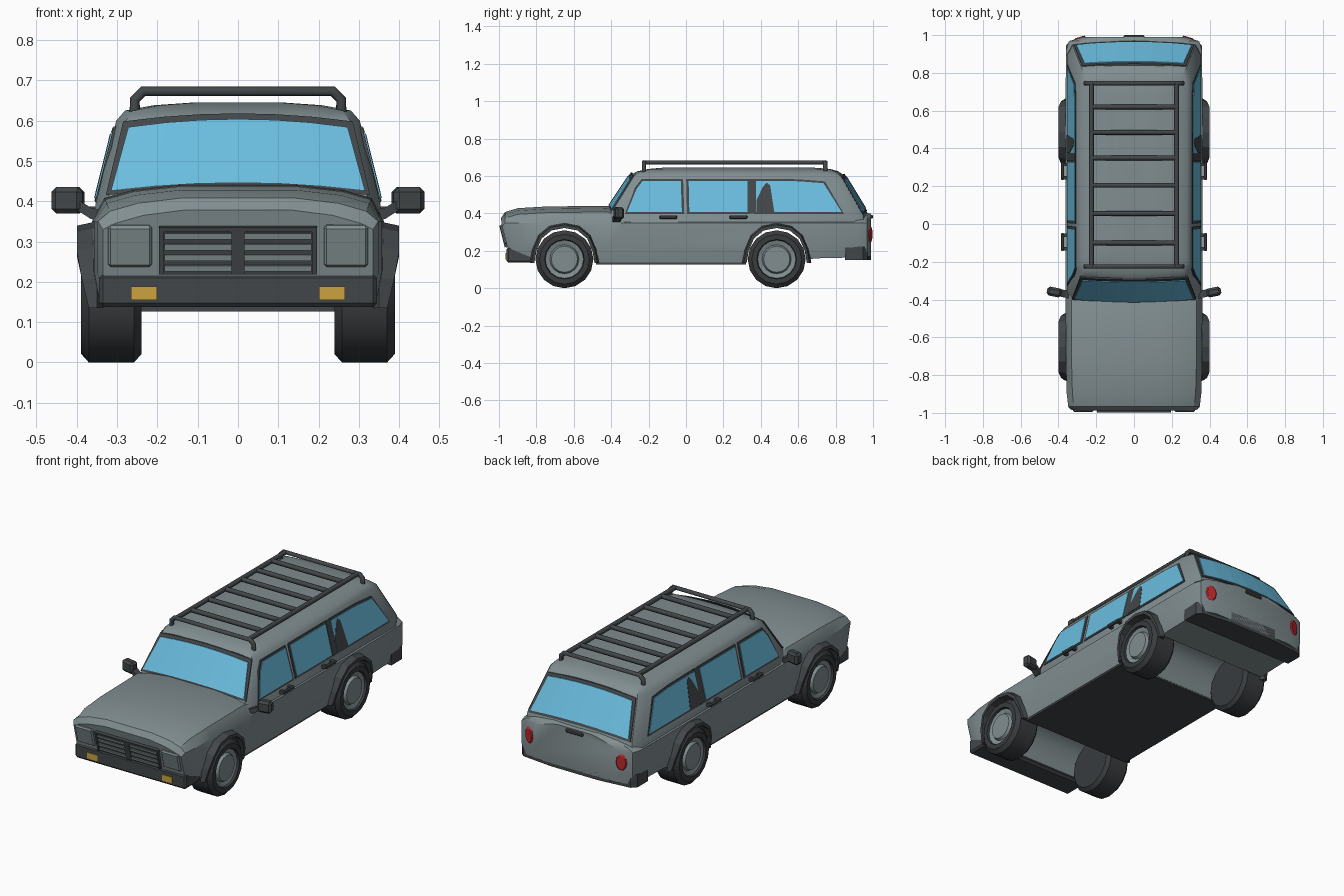
import bpy, bmesh, math
from mathutils import Matrix, Vector

if "Cube" in bpy.data.objects:
    bpy.data.objects.remove(bpy.data.objects["Cube"])


def material(name, r, g, b):
    m = bpy.data.materials.new(name)
    m.diffuse_color = (r, g, b, 1)
    m.use_nodes = True
    m.node_tree.nodes["Principled BSDF"].inputs["Base Color"].default_value = m.diffuse_color
    return m


GREY = material("body grey", 0.22, 0.27, 0.28)
TRIM = material("dark trim", 0.055, 0.062, 0.066)
TYRE = material("tyre rubber", 0.04, 0.044, 0.048)
GLASS = material("blue glass", 0.145, 0.51, 0.74)
RED = material("red lamp", 0.48, 0.02, 0.025)
AMBER = material("amber lamp", 0.6, 0.36, 0.05)


def finish(name, bm, mat, smooth=None):
    bmesh.ops.recalc_face_normals(bm, faces=bm.faces)
    me = bpy.data.meshes.new(name)
    bm.to_mesh(me)
    bm.free()
    me.materials.append(mat)
    ob = bpy.data.objects.new(name, me)
    bpy.context.collection.objects.link(ob)
    if smooth:
        shade(ob, smooth)
    return ob


def activate(ob):
    bpy.ops.object.select_all(action='DESELECT')
    ob.select_set(True)
    bpy.context.view_layer.objects.active = ob


def shade(ob, angle):
    activate(ob)
    bpy.ops.object.shade_smooth_by_angle(angle=math.radians(angle))


def loft(name, rings, mat, smooth=None, closed=False):
    """Skin closed rings of points; cap the ends unless closed."""
    bm = bmesh.new()
    vs = [[bm.verts.new(p) for p in r] for r in rings]
    n = len(vs[0])
    pairs = list(zip(vs, vs[1:])) + ([(vs[-1], vs[0])] if closed else [])
    for a, b in pairs:
        for i in range(n):
            j = (i + 1) % n
            bm.faces.new((a[i], a[j], b[j], b[i]))
    if not closed:
        bm.faces.new(vs[0])
        bm.faces.new(vs[-1])
    return finish(name, bm, mat, smooth)


def box(name, c, size, mat, bevel=0.0, rx=0.0, rz=0.0):
    bm = bmesh.new()
    bmesh.ops.create_cube(bm, size=1, matrix=Matrix.Diagonal((*size, 1)))
    if bevel:
        bmesh.ops.bevel(bm, geom=bm.edges[:], offset=bevel, segments=1, affect='EDGES')
    bm.transform(Matrix.Translation(c) @ Matrix.Rotation(rz, 4, 'Z') @ Matrix.Rotation(rx, 4, 'X'))
    return finish(name, bm, mat)


# Lower body: cross-sections along y, nose face leaning back towards the bottom
def section(y, w, zb, zt):
    half = [(w - .015, zb), (w, .22), (w, min(.35, zt - .05)), (w - .03, zt - .035),
            (w - .1, zt - .015), (w * .4, zt - .002)]
    pts = half + [(-x, z) for x, z in reversed(half)]
    lean = .25 if y < -.88 else 0
    return [(x, y + lean * max(0, .35 - z), z) for x, z in pts]


body = loft("lower_body", [section(*s) for s in (
    (-.988, .335, .16, .38), (-.967, .348, .16, .41), (-.9, .356, .16, .43),
    (-.75, .36, .14, .439), (-.42, .362, .137, .443), (-.33, .362, .137, .41),
    (.5, .362, .137, .41), (.7, .362, .16, .41), (.92, .36, .165, .41),
    (.968, .345, .17, .405), (.99, .27, .17, .40))], GREY)

# Wheel arches: one outline used for the cutters and the flares
WHEELS = {"front": -.65, "rear": .485}
side = [(.185, .135), (.172, .21), (.14, .285), (.08, .335)]
ARCH = [(-y, z) for y, z in side] + [(0, .35)] + side[::-1]


def arch(cy, k, x):
    return [(x, cy + y * k, .135 + (z - .135) * k) for y, z in ARCH]


def flare_x(z):
    return .362 + .038 * min(1, (z - .1) / .16)


for end, cy in WHEELS.items():
    rings = [[(x, cy - .165, .0)] + arch(cy, .89, x) + [(x, cy + .165, .0)] for x in (-.6, .6)]
    cutter = loft(end + "_arch_cutter", rings, GREY)
    cutter.hide_render = True
    mod = body.modifiers.new("arch", 'BOOLEAN')
    mod.object, mod.solver = cutter, 'EXACT'
    activate(body)
    bpy.ops.object.modifier_apply(modifier=mod.name)
    cutter.hide_set(True)

    for s, tag in ((1, "right"), (-1, "left")):
        rows = [[(s * .35, y, z) for _, y, z in arch(cy, 1, 0)],
                [(s * flare_x(z), y, z) for _, y, z in arch(cy, .95, 0)],
                [(s * flare_x(z), y, z) for _, y, z in arch(cy, .87, 0)],
                [(s * .335, y, z) for _, y, z in arch(cy, .87, 0)]]
        loft(f"{end}_{tag}_flare", [list(col) for col in zip(*rows)], TRIM)

        # Wheels turned around the axle
        def turn(prof):
            return [[(s * x, cy + r * math.sin(a * math.pi / 8), .155 - r * math.cos(a * math.pi / 8))
                     for a in range(16)] for x, r in prof]
        loft(f"{end}_{tag}_tyre", turn([(.24, .1), (.24, .135), (.258, .155), (.37, .155),
                                       (.39, .133), (.39, .106), (.36, .1)]), TYRE, 25)
        loft(f"{end}_{tag}_hub", turn([(.35, .104), (.378, .102), (.37, .078), (.385, .07)]), GREY, 25)
shade(body, 30)

# Cabin: stacked outlines (z, half width, front y, back y), bowed front and back
FR = (-.92, -.62, -.3, 0, .3, .62, .92)


def outline(z, w, yf, yb):
    front = [(f * w, yf + .3 * (f * w) ** 2, z) for f in FR]
    back = [(f * w, yb - .3 * (f * w) ** 2, z) for f in reversed(FR)]
    a, b = yf + .3 * w * w + .055, yb - .3 * w * w - .05
    return front + [(w, a, z), (w, b, z)] + back + [(-w, b, z), (-w, a, z)]


loft("cabin", [outline(*l) for l in (
    (.34, .356, -.477, .985), (.39, .354, -.443, .978), (.60, .302, -.303, .85),
    (.625, .28, -.262, .815), (.638, .21, -.2, .77), (.645, .11, -.12, .68))], GREY, 30)


# Windscreen and rear window: bowed sheets just off the cabin
def end_window(name, mat, front, zb, zt, wb, wt, off):
    rings = []
    for f in (-1, -.66, -.33, 0, .33, .66, 1):
        ring = []
        for o in (-.004, off):
            for z, w in ((zb, wb), (zt, wt)) if o < 0 else ((zt, wt), (zb, wb)):
                x, z = f * w, z - .02 * f * f
                if front:
                    y = -.443 + .667 * (z - .39) + .3 * x * x - o
                else:
                    y = .978 - .61 * (z - .39) - .3 * x * x + o
                ring.append((x, y, z))
        rings.append(ring)
    loft(name, rings, mat)


end_window("windscreen_frame", TRIM, True, .435, .618, .328, .285, .005)
end_window("windscreen", GLASS, True, .447, .604, .315, .272, .009)
end_window("rear_window_frame", TRIM, False, .415, .61, .318, .275, .005)
end_window("rear_window", GLASS, False, .428, .597, .305, .262, .009)


# Side windows: flat plates on the sloping cabin side
def side_window(name, mat, pts, off):
    for s, tag in ((1, "right"), (-1, "left")):
        loft(f"{tag}_{name}", [[(s * (.354 - .2476 * (z - .39) + o), y, z) for y, z in pts]
                               for o in (-.006, off)], mat)


PANES = {"front_door": [(-.315, .408), (-.022, .408), (-.028, .574), (-.232, .574), (-.265, .53)],
         "rear_door": [(.018, .408), (.328, .408), (.328, .574), (.014, .574)],
         "luggage": [(.375, .408), (.832, .408), (.735, .562), (.6, .572), (.375, .574)]}
for name, pts in PANES.items():
    cy = sum(p[0] for p in pts) / len(pts)
    hy = max(abs(p[0] - cy) for p in pts)
    big = [(cy + (y - cy) * (1 + .013 / hy), .491 + (z - .491) * 1.13) for y, z in pts]
    side_window(name + "_frame", TRIM, big, .003)
    side_window(name + "_glass", GLASS, pts, .006)
side_window("pillar", TRIM, [(.335, .4), (.376, .4), (.376, .583), (.335, .583)], .005)
side_window("luggage_shade", TRIM, [(.376, .408), (.472, .408), (.45, .55), (.43, .565), (.41, .54),
                                    (.376, .47)], .0075)

# Floor and bumpers
box("floor_panel", (0, -.08, .136), (.69, .8, .018), TRIM)
box("front_bumper", (0, -.89, .178), (.69, .14, .082), TRIM, .01)
loft("rear_bumper", [[(x, y, z) for x, y in ((-.36, .85), (.36, .85), (.36, .945), (.335, .97), (.15, .99),
                     (-.15, .99), (-.335, .97), (-.36, .945))] for z in (.152, .222)], TRIM)

# Grille on the leaning nose
LEAN = math.atan(.25)


def nose(z):
    return -.988 + .25 * (.35 - z)


box("grille_panel", (0, nose(.278), .278), (.39, .012, .12), TRIM, rx=LEAN)
box("grille_post", (0, nose(.278) - .006, .278), (.034, .016, .118), TRIM, rx=LEAN)
box("grille_top", (0, nose(.331) - .006, .331), (.39, .016, .012), TRIM, rx=LEAN)
for s in (1, -1):
    tag = "right" if s > 0 else "left"
    box(tag + "_grille_edge", (s * .19, nose(.278) - .006, .278), (.012, .016, .118), TRIM, rx=LEAN)
    for i in range(4):
        z = .234 + i * .0265
        box(f"{tag}_grille_slat_{i}", (s * .1, nose(z) - .006, z), (.165, .012, .015), GREY, rx=LEAN)
    # Lamps
    box(tag + "_headlamp", (s * .268, nose(.29) + .002, .29), (.11, .026, .106), GREY, .007, LEAN)
    box(tag + "_indicator", (s * .233, -.96, .172), (.064, .008, .034), AMBER)
    loft(tag + "_tail_lamp", [[(s * .288 + k * .03 * math.cos(a * math.pi / 5),
                                y - s * .3 * k * .03 * math.cos(a * math.pi / 5),
                                .288 + k * .048 * math.sin(a * math.pi / 5)) for a in range(10)]
                              for y, k in ((.96, 1), (.984, 1), (.99, .8))], RED)
    # Door handles
    for n, y in (("front", -.095), ("rear", .28)):
        box(f"{tag}_{n}_handle", (s * .378, y, .38), (.018, .095, .02), TRIM, .005)
        for d in (-.035, .035):
            box(f"{tag}_{n}_handle_foot", (s * .365, y + d, .378), (.02, .018, .018), TRIM)
    # Mirrors
    box(tag + "_mirror", (s * .422, -.36, .402), (.078, .048, .066), TRIM, .012, rz=s * .2)
    loft(tag + "_mirror_arm", [[(s * x, y + dy, z + dz) for dy, dz in
                                ((-.02, -.014), (.02, -.014), (.02, .014), (-.02, .014))]
                               for x, y, z in ((.34, -.375, .364), (.365, -.37, .37), (.40, -.362, .392))], TRIM)
box("tailgate_handle", (0, .987, .382), (.11, .025, .02), TRIM, .005)

# Roof rack: tubes along polylines
rack = bpy.data.curves.new("roof_rack", 'CURVE')
rack.dimensions = '3D'
rack.bevel_depth, rack.bevel_resolution, rack.use_fill_caps = .013, 1, True
paths = [[(x, -.225, .673), (x, .745, .673)] for x in (-.225, .225)]
paths += [[(-.225, y, .673), (.225, y, .673)] for y in (-.1, .055, .205, .35, .485, .62)]
for y in (-.225, .745):
    half = [(.256, y, .615), (.256, y, .652), (.235, y, .673)]
    paths.append(half + [(-x, b, z) for x, b, z in reversed(half)])
for p in paths:
    sp = rack.splines.new('POLY')
    sp.points.add(len(p) - 1)
    for q, co in zip(sp.points, p):
        q.co = (*co, 1)
rack.materials.append(TRIM)
bpy.context.collection.objects.link(bpy.data.objects.new("roof_rack", rack))
